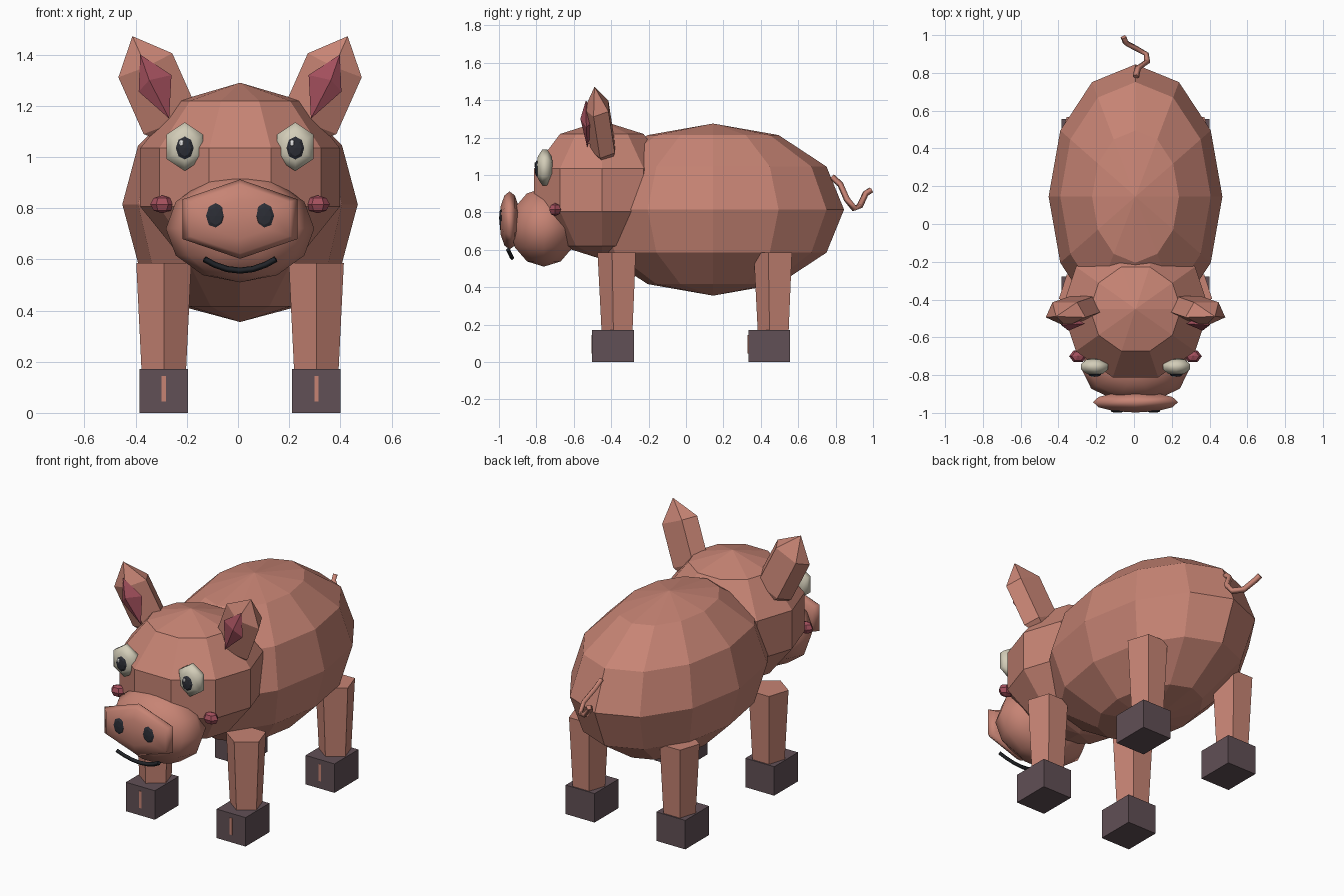
import bpy
import bmesh
from math import sin, cos, pi
from mathutils import Matrix, Vector

cube = bpy.data.objects.get("Cube")
if cube:
    bpy.data.objects.remove(cube, do_unlink=True)

CX = 0.008  # mirror plane of the animal


def material(name, rgb):
    mat = bpy.data.materials.new(name)
    mat.use_nodes = True
    colour = (*rgb, 1.0)
    mat.diffuse_color = colour
    node = next(n for n in mat.node_tree.nodes if n.type == "BSDF_PRINCIPLED")
    node.inputs["Base Color"].default_value = colour
    return mat


SKIN = material("pink_skin", (0.57, 0.23, 0.175))
ROSE = material("rose", (0.37, 0.08, 0.11))
HOOF = material("hoof_brown", (0.12, 0.08, 0.092))
IVORY = material("eye_ivory", (0.65, 0.61, 0.48))
DARK = material("dark_grey", (0.025, 0.027, 0.036))
BLACK = material("mouth_black", (0.016, 0.018, 0.022))
WHITE = material("highlight_white", (0.85, 0.85, 0.85))

FORWARD = Matrix(((1, 0, 0), (0, 0, -1), (0, 1, 0)))  # local z points to the front


def finish(name, bm, mat, smooth=False):
    bmesh.ops.recalc_face_normals(bm, faces=bm.faces)
    for face in bm.faces:
        face.smooth = smooth
    mesh = bpy.data.meshes.new(name)
    bm.to_mesh(mesh)
    bm.free()
    mesh.materials.append(mat)
    obj = bpy.data.objects.new(name, mesh)
    bpy.context.collection.objects.link(obj)
    return obj


def turned(name, mat, centre, profile, sides, scale=(1, 1, 1), turn=0.0,
           axes=None, side=1, smooth=False):
    """Solid made of polygon rings (radius, height); side=-1 mirrors it in x."""
    axes = axes or Matrix.Identity(3)
    bm = bmesh.new()

    def vert(r, a, h):
        local = Vector((r * sin(a) * scale[0], -r * cos(a) * scale[1], h * scale[2]))
        p = axes @ local + Vector(centre)
        return bm.verts.new((CX + side * p.x, p.y, p.z))

    rings = []
    for r, h in profile:
        count = 1 if r < 1e-5 else sides
        rings.append([vert(r, turn + 2 * pi * i / sides, h) for i in range(count)])
    for low, high in zip(rings, rings[1:]):
        for i in range(sides):
            j = (i + 1) % sides
            if len(low) == 1:
                bm.faces.new((low[0], high[j], high[i]))
            elif len(high) == 1:
                bm.faces.new((low[i], low[j], high[0]))
            else:
                bm.faces.new((low[i], low[j], high[j], high[i]))
    for end in (rings[0], rings[-1]):
        if len(end) > 1:
            bm.faces.new(end)
    return finish(name, bm, mat, smooth)


def ball(name, mat, centre, scale, sides, rings, **options):
    profile = [(sin(pi * k / rings), -cos(pi * k / rings)) for k in range(rings + 1)]
    return turned(name, mat, centre, profile, sides, scale, **options)


def box(name, mat, centre, size):
    bm = bmesh.new()
    bmesh.ops.create_cube(bm, size=1)
    bmesh.ops.scale(bm, vec=size, verts=bm.verts)
    bmesh.ops.translate(bm, vec=centre, verts=bm.verts)
    return finish(name, bm, mat)


def tube(name, mat, points, radius):
    curve = bpy.data.curves.new(name, "CURVE")
    curve.dimensions = "3D"
    curve.bevel_depth = radius
    curve.bevel_resolution = 0
    curve.use_fill_caps = True
    spline = curve.splines.new("POLY")
    spline.points.add(len(points) - 1)
    for point, co in zip(spline.points, points):
        point.co = (*co, 1)
    curve.materials.append(mat)
    obj = bpy.data.objects.new(name, curve)
    bpy.context.collection.objects.link(obj)
    return obj


# Body, head and snout
ball("body", SKIN, (0, 0.145, 0.815), (0.46, 0.70, 0.46), 12, 6)
ball("head", SKIN, (0, -0.45, 0.92), (0.41, 0.40, 0.37), 10, 5, turn=pi / 10)
ball("muzzle", SKIN, (0, -0.76, 0.72), (0.29, 0.19, 0.21), 10, 6,
     turn=pi / 10, smooth=True)
ball("snout_disc", SKIN, (0, -0.943, 0.757), (0.26, 0.155, 0.055), 6, 6,
     axes=FORWARD, smooth=True)

# Smile
tube("mouth", BLACK, [(CX + x, -0.93 - 1.1 * x * x, 0.556 + 2.3 * x * x)
                      for x in (-0.14, -0.1, -0.05, 0, 0.05, 0.1, 0.14)], 0.012)

# Curly tail
tube("tail", SKIN, [(0.01, 0.78, 0.99), (0.02, 0.825, 0.95), (0.07, 0.86, 0.87),
                    (0.065, 0.90, 0.82), (0.01, 0.93, 0.835),
                    (-0.045, 0.96, 0.90), (-0.055, 0.99, 0.92)], 0.017)

# Ear direction: up, outwards and slightly forwards
up = Vector((0.4, -0.14, 0.9)).normalized()
across = Vector((0.9, 0, -0.4)).normalized()
depth = up.cross(across)
EAR = Matrix((across, depth, up)).transposed()

for side, word in ((1, "left"), (-1, "right")):
    # Ears with a raised inner patch
    ball(f"{word}_ear", SKIN, (0.322, -0.455, 1.25), (0.14, 0.083, 0.245), 5, 3,
         axes=EAR, side=side)
    bm = bmesh.new()
    rim = [(0.39, -0.535, 1.40), (0.268, -0.528, 1.32),
           (0.277, -0.528, 1.15), (0.396, -0.533, 1.255)]
    verts = [bm.verts.new((CX + side * x, y, z)) for x, y, z in rim]
    for y in (-0.565, -0.48):
        apex = bm.verts.new((CX + side * 0.355, y, 1.30))
        for i in range(4):
            bm.faces.new((verts[i], verts[(i + 1) % 4], apex))
    finish(f"{word}_inner_ear", bm, ROSE)

    # Eyes, pupils and highlights
    ball(f"{word}_eye", IVORY, (0.216, -0.755, 1.04), (0.087, 0.1, 0.046), 6, 5,
         axes=FORWARD, side=side, smooth=True)
    ball(f"{word}_pupil", DARK, (0.216, -0.797, 1.035), (0.035, 0.045, 0.012), 8, 4,
         axes=FORWARD, side=side)
    ball(f"{word}_eye_highlight", WHITE, (side * 0.216 - 0.013, -0.807, 1.055),
         (0.01, 0.014, 0.004), 6, 4, axes=FORWARD)

    # Cheeks and nostrils
    ball(f"{word}_cheek", ROSE, (0.304, -0.70, 0.815), (0.047, 0.036, 0.035), 6, 4,
         turn=pi / 6, side=side)
    ball(f"{word}_nostril", DARK, (0.095, -0.990, 0.77), (0.038, 0.05, 0.009), 8, 4,
         axes=FORWARD, side=side)

    # Legs with block hooves and a stripe on each hoof
    for y, place in ((-0.36, "front"), (0.475, "back")):
        x = 0.298
        turned(f"{place}_{word}_leg", SKIN, (x, y, 0),
               [(0.088, 0.1), (0.113, 0.585)], 5, side=side)
        hoof_x = CX + side * x
        box(f"{place}_{word}_hoof", HOOF, (hoof_x, y - 0.03, 0.086), (0.19, 0.224, 0.172))
        box(f"{place}_{word}_hoof_stripe", SKIN, (hoof_x, y - 0.142, 0.095),
            (0.016, 0.006, 0.1))
